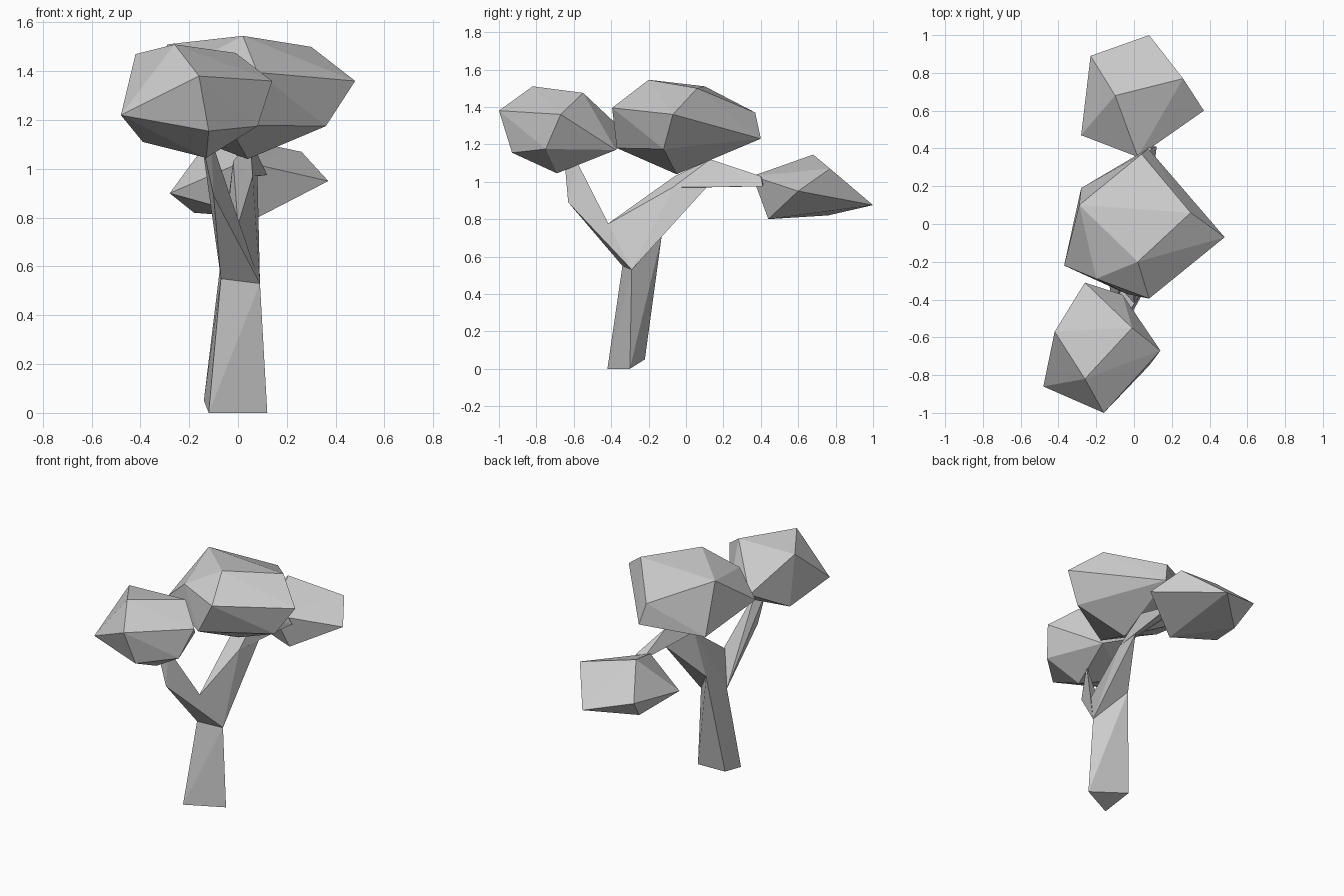
import bpy, bmesh

if "Cube" in bpy.data.objects:
    bpy.data.objects.remove(bpy.data.objects["Cube"])


def hull(points):
    """Faceted convex volume round a few corner points."""
    bm = bmesh.new()
    for p in points:
        bm.verts.new(p)
    res = bmesh.ops.convex_hull(bm, input=bm.verts[:])
    loose = [v for v in bm.verts if not v.link_faces]
    bmesh.ops.delete(bm, geom=loose, context='VERTS')
    bmesh.ops.recalc_face_normals(bm, faces=bm.faces[:])
    faces = [[tuple(round(c, 4) for c in v.co) for v in f.verts] for f in bm.faces]
    bm.free()
    return faces


def build(name, hulls):
    """Join hulls into one shell, dropping the inner faces they share."""
    faces = [f for h in hulls for f in hull(h)]
    keys = [frozenset(f) for f in faces]
    faces = [f for f, k in zip(faces, keys) if keys.count(k) == 1]
    bm = bmesh.new()
    for f in faces:
        bm.faces.new([bm.verts.new(p) for p in f])
    bmesh.ops.remove_doubles(bm, verts=bm.verts[:], dist=0.001)
    me = bpy.data.meshes.new(name)
    bm.to_mesh(me)
    bm.free()
    obj = bpy.data.objects.new(name, me)
    bpy.context.collection.objects.link(obj)
    return obj


# Three-sided trunk that forks into two branches
fork_l, fork_r = (-.07, -.34, .55), (.09, -.29, .53)
fork_back, crotch = (-.06, -.13, .71), (0, -.425, .77)
elbow = [(.06, -.07, .97), (-.02, -.06, 1.03), (.08, .11, .97)]
build("trunk", [
    [(-.12, -.42, 0), (.12, -.30, 0), (-.14, -.22, .05), fork_l, fork_r, fork_back],
    [fork_l, fork_r, crotch, (-.10, -.63, .89), (-.15, -.65, 1.12), (-.11, -.59, 1.12)],
    [fork_l, fork_r, fork_back, crotch] + elbow,
    elbow + [(.05, .13, 1.12), (.12, .41, .975), (.09, .40, 1.03), (.04, .42, 1.0)],
])

# Faceted leaf clumps
build("front_foliage", [[
    (-.26, -.82, 1.51), (-.42, -.57, 1.47), (-.01, -.55, 1.475), (.14, -.67, 1.36),
    (-.16, -1, 1.38), (-.48, -.86, 1.22), (-.12, -.93, 1.155), (-.13, -.69, 1.045),
    (-.39, -.56, 1.11), (-.06, -.375, 1.17), (.08, -.75, 1.175), (-.26, -.31, 1.25)]])
build("middle_foliage", [[
    (.02, -.20, 1.545), (.30, .06, 1.5), (.48, -.07, 1.36), (.08, -.395, 1.395),
    (.36, -.12, 1.175), (-.04, -.37, 1.18), (.04, -.05, 1.04), (.04, .37, 1.37),
    (.075, .40, 1.23), (-.29, .10, 1.51), (-.28, .19, 1.16), (-.20, -.29, 1.43),
    (-.37, -.22, 1.28)]])
build("back_foliage", [[
    (.37, .60, .95), (.26, .77, 1.07), (-.10, .68, 1.145), (.08, 1, .875),
    (-.23, .89, .96), (-.28, .47, .90), (.02, .355, 1.03), (.08, .44, .80),
    (-.18, .76, .82)]])
